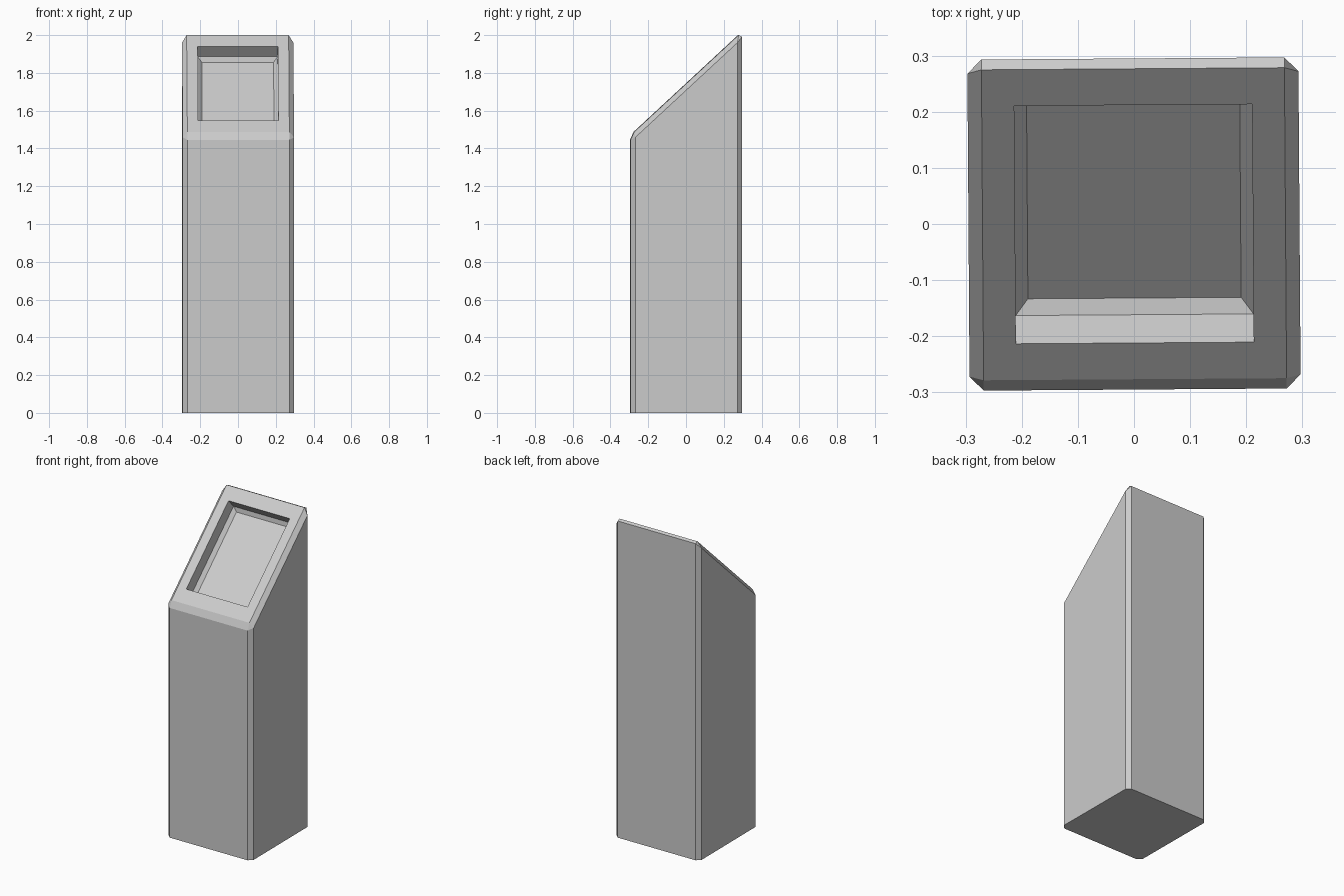
import bpy, bmesh
from mathutils import Matrix

default = bpy.data.objects.get("Cube")
if default:
    bpy.data.objects.remove(default, do_unlink=True)

HALF = 0.295      # half width of the post
CHAMFER = 0.025   # edge chamfer
OPENING = 0.212   # half size of the recess opening, seen from above

# Plain grey material
grey = bpy.data.materials.new("plain grey")
grey.use_nodes = True
colour = (0.6, 0.6, 0.6, 1)
grey.diffuse_color = colour
grey.node_tree.nodes["Principled BSDF"].inputs["Base Color"].default_value = colour

# Square post with a sloping top, from a side profile
bm = bmesh.new()
profile = [(-HALF, 0), (HALF, 0), (HALF, 2.017), (-HALF, 1.47)]
side = bm.faces.new([bm.verts.new((-HALF, y, z)) for y, z in profile])
grown = bmesh.ops.extrude_face_region(bm, geom=[side])["geom"]
bmesh.ops.translate(bm, vec=(2 * HALF, 0, 0),
                    verts=[g for g in grown if isinstance(g, bmesh.types.BMVert)])
bmesh.ops.recalc_face_normals(bm, faces=bm.faces[:])

# Chamfer every edge except those on the ground
edges = [e for e in bm.edges if max(v.co.z for v in e.verts) > 0.1]
bmesh.ops.bevel(bm, geom=edges, offset=CHAMFER, offset_type='OFFSET',
                segments=1, profile=0.5, affect='EDGES', clamp_overlap=True)
bm.normal_update()

# Sloping panel: a frame, straight recess walls, then a bevelled floor
panel = max((f for f in bm.faces if f.normal.z > 0.5 and f.normal.y < -0.3),
            key=lambda f: f.calc_area())
bmesh.ops.inset_individual(bm, faces=[panel], thickness=0.05, use_even_offset=True)
centre = panel.calc_center_median()
half_x = max(abs(v.co.x) for v in panel.verts)
half_y = max(abs(v.co.y - centre.y) for v in panel.verts)
scale = OPENING / half_y
for v in panel.verts:
    offset = v.co - centre
    v.co = centre + offset * scale
    v.co.x = OPENING * offset.x / half_x
bm.normal_update()

down = -panel.normal.copy()
bmesh.ops.inset_individual(bm, faces=[panel], thickness=0, depth=0)
for v in panel.verts:
    v.co += down * 0.074
bm.normal_update()
bmesh.ops.inset_individual(bm, faces=[panel], thickness=0.022, use_even_offset=True)
for v in panel.verts:
    v.co += down * 0.02

# The post stands very slightly turned
bmesh.ops.rotate(bm, verts=bm.verts[:], cent=(0, 0, 0),
                 matrix=Matrix.Rotation(0.007, 3, 'Z'))
bm.normal_update()

mesh = bpy.data.meshes.new("post")
bm.to_mesh(mesh)
bm.free()
mesh.materials.append(grey)
post = bpy.data.objects.new("sloped_post", mesh)
bpy.context.collection.objects.link(post)
